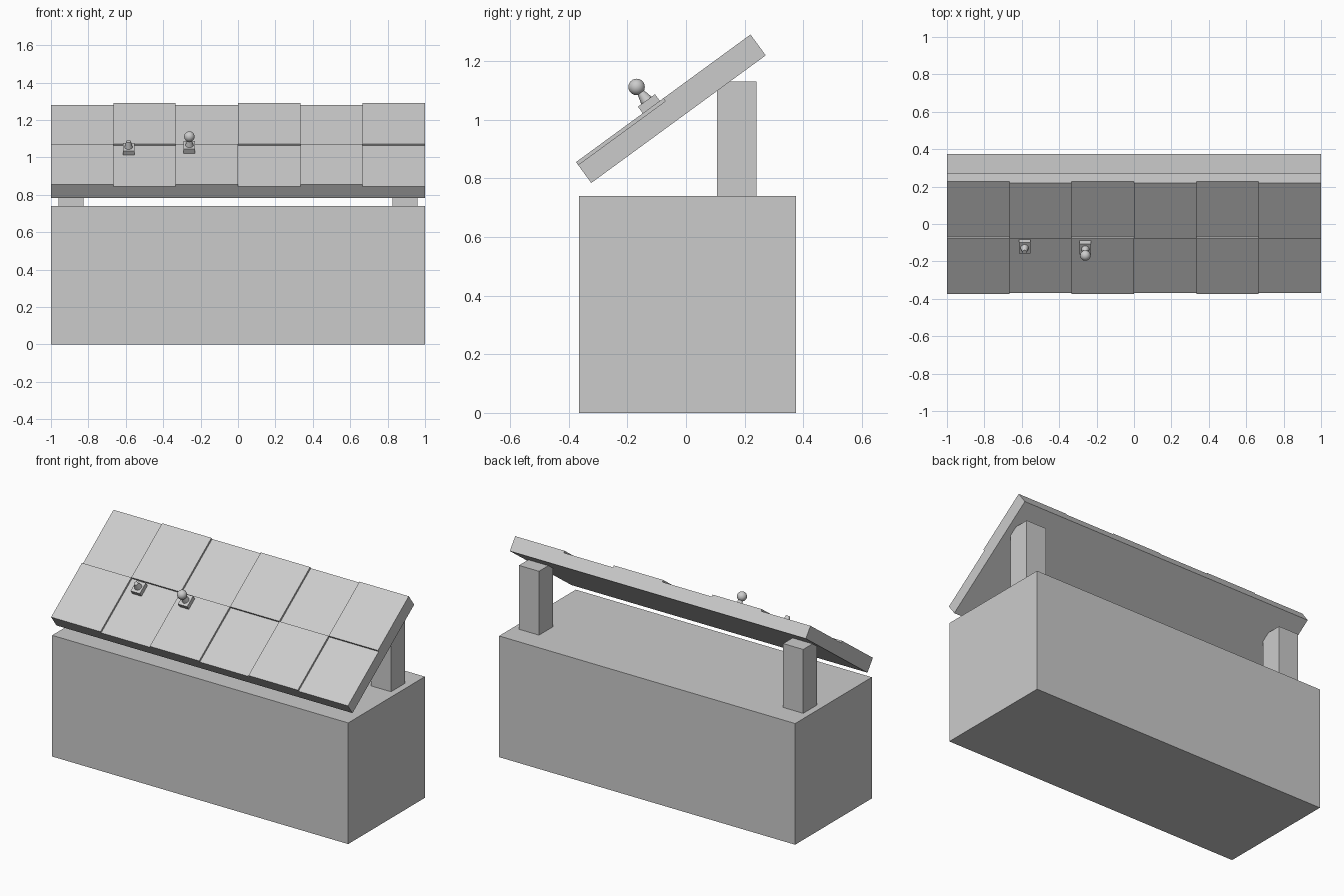
import bpy, bmesh, math
from mathutils import Matrix, Vector

if "Cube" in bpy.data.objects:
    bpy.data.objects.remove(bpy.data.objects["Cube"])

# Sloped frame: local x = width, y = up the slope, z = out of the panel
SLOPE = Matrix.Translation((0, -0.375, 0.855)) @ Matrix.Rotation(math.atan2(0.435, 0.595), 4, 'X')
LENGTH, STEP = 0.737, 0.012


def finish(bm, name, matrix, smooth=False):
    bm.transform(matrix)
    mesh = bpy.data.meshes.new(name)
    for f in bm.faces:
        f.smooth = smooth and len(f.verts) <= 4
    bm.to_mesh(mesh)
    bm.free()
    obj = bpy.data.objects.new(name, mesh)
    bpy.context.collection.objects.link(obj)
    return obj


def box(name, x, y, z, matrix=Matrix()):
    bm = bmesh.new()
    bmesh.ops.create_cube(bm, size=1)
    size = Vector((x[1] - x[0], y[1] - y[0], z[1] - z[0]))
    mid = Vector((sum(x), sum(y), sum(z))) / 2
    bmesh.ops.scale(bm, vec=size, verts=bm.verts)
    bmesh.ops.translate(bm, vec=mid, verts=bm.verts)
    return finish(bm, name, matrix)


# Base cabinet and the two rear posts
box("cabinet", (-1, 1), (-0.365, 0.375), (0, 0.74))
for side, x in (("left", (-0.96, -0.825)), ("right", (0.825, 0.96))):
    box(side + "_post", x, (0.105, 0.24), (0.74, 1.13))

# Sloped panel with alternating raised tiles
box("panel_slab", (-1, 1), (0, LENGTH), (-0.088, -STEP), SLOPE)
for row in range(2):
    for col in range(row, 6, 2):
        x0, y0 = -1 + col / 3, row * LENGTH / 2
        box("raised_tile", (x0, x0 + 1 / 3), (y0, y0 + LENGTH / 2), (-STEP, 0), SLOPE)


# Levers: square mount, tapered stem, optional ball knob
def lever(x, surface, knob):
    place = SLOPE @ Matrix.Translation((x, 0.318, surface))
    box("lever_mount", (-0.031, 0.031), (-0.036, 0.036), (0, 0.028), place)
    bm = bmesh.new()
    bmesh.ops.create_cone(bm, cap_ends=True, segments=16, radius1=0.022, radius2=0.012, depth=0.038)
    finish(bm, "lever_stem", place @ Matrix.Translation((0, 0, 0.046)), True)
    if knob:
        bm = bmesh.new()
        bmesh.ops.create_uvsphere(bm, u_segments=24, v_segments=16, radius=0.028)
        finish(bm, "lever_knob", place @ Matrix.Translation((0, 0, 0.085)), True)


lever(-0.585, -STEP, False)
lever(-0.26, 0, True)
